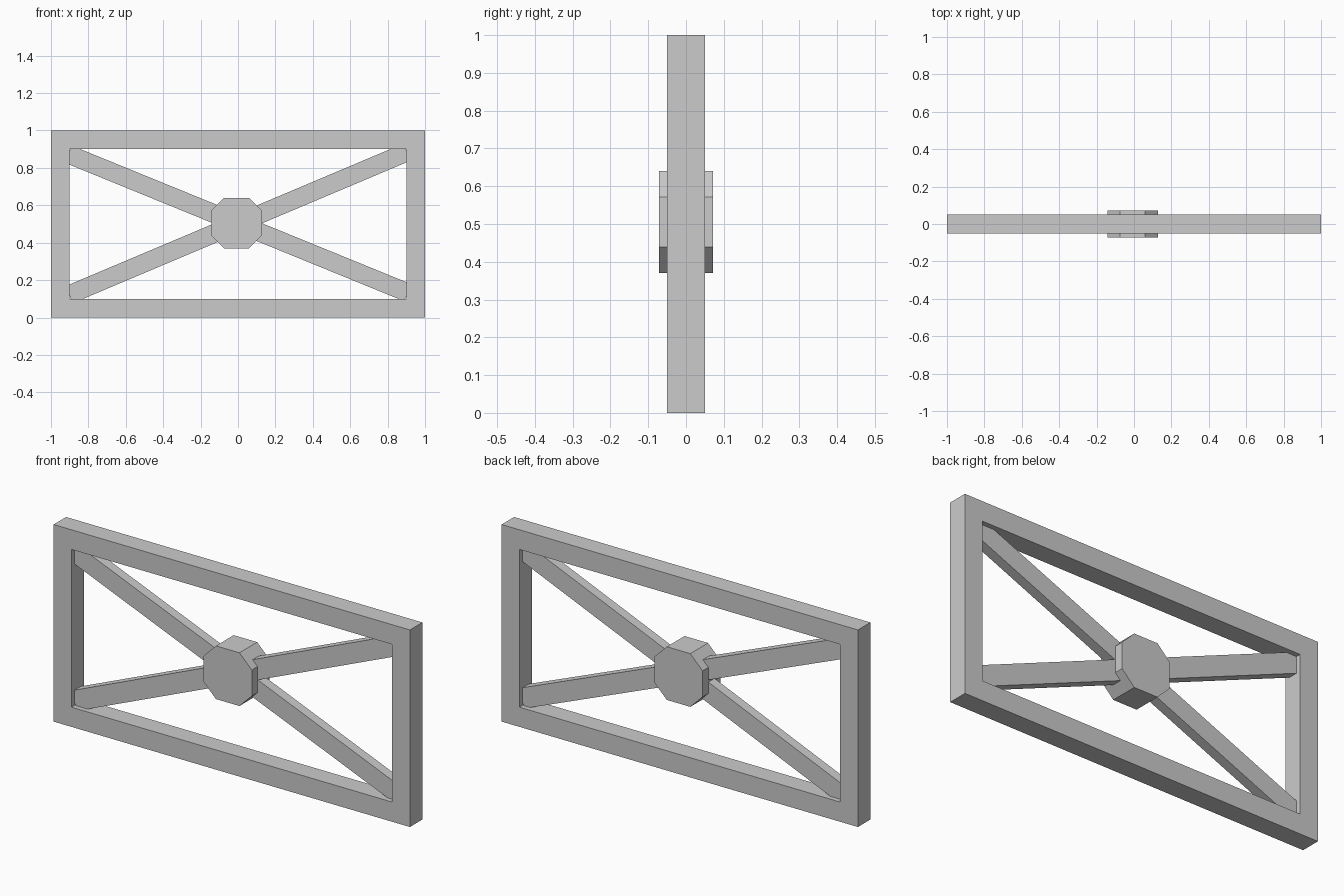
import bpy, bmesh
from math import atan
from mathutils import Matrix

if "Cube" in bpy.data.objects:
    bpy.data.objects.remove(bpy.data.objects["Cube"])


def finish(name, bm):
    bmesh.ops.recalc_face_normals(bm, faces=bm.faces[:])
    mesh = bpy.data.meshes.new(name)
    bm.to_mesh(mesh)
    bm.free()
    obj = bpy.data.objects.new(name, mesh)
    bpy.context.collection.objects.link(obj)
    return obj


def rect(hx, z0, z1):
    return [(-hx, z0), (hx, z0), (hx, z1), (-hx, z1)]


# Outer frame: one closed rectangular ring
bm = bmesh.new()
loops = [[bm.verts.new((x, y, z)) for x, z in prof]
         for prof, y in ((rect(1, 0, 1), -0.05), (rect(1, 0, 1), 0.05),
                         (rect(0.9, 0.1, 0.9), 0.05), (rect(0.9, 0.1, 0.9), -0.05))]
for a, b in zip(loops, loops[1:] + loops[:1]):
    for i in range(4):
        j = (i + 1) % 4
        bm.faces.new((a[i], a[j], b[j], b[i]))
finish("outer_frame", bm)

# Crossed diagonal braces, ends buried in the frame corners
for name, slope in (("rising_brace", 0.422), ("falling_brace", -0.408)):
    bm = bmesh.new()
    bmesh.ops.create_cube(bm, size=1, matrix=Matrix.Diagonal((1.96, 0.05, 0.099, 1)))
    obj = finish(name, bm)
    obj.location.z = 0.503
    obj.rotation_euler.y = -atan(slope)

# Central boss: square block with cut corners
bm = bmesh.new()
h, c = 0.135, 0.066
profile = [(-c, -h), (c, -h), (h, -c), (h, c), (c, h), (-c, h), (-h, c), (-h, -c)]
face = bm.faces.new([bm.verts.new((x, -0.071, z)) for x, z in profile])
ext = bmesh.ops.extrude_face_region(bm, geom=[face], use_keep_orig=True)
bmesh.ops.translate(bm, vec=(0, 0.142, 0),
                    verts=[v for v in ext["geom"] if isinstance(v, bmesh.types.BMVert)])
finish("center_boss", bm).location = (-0.008, 0, 0.505)
